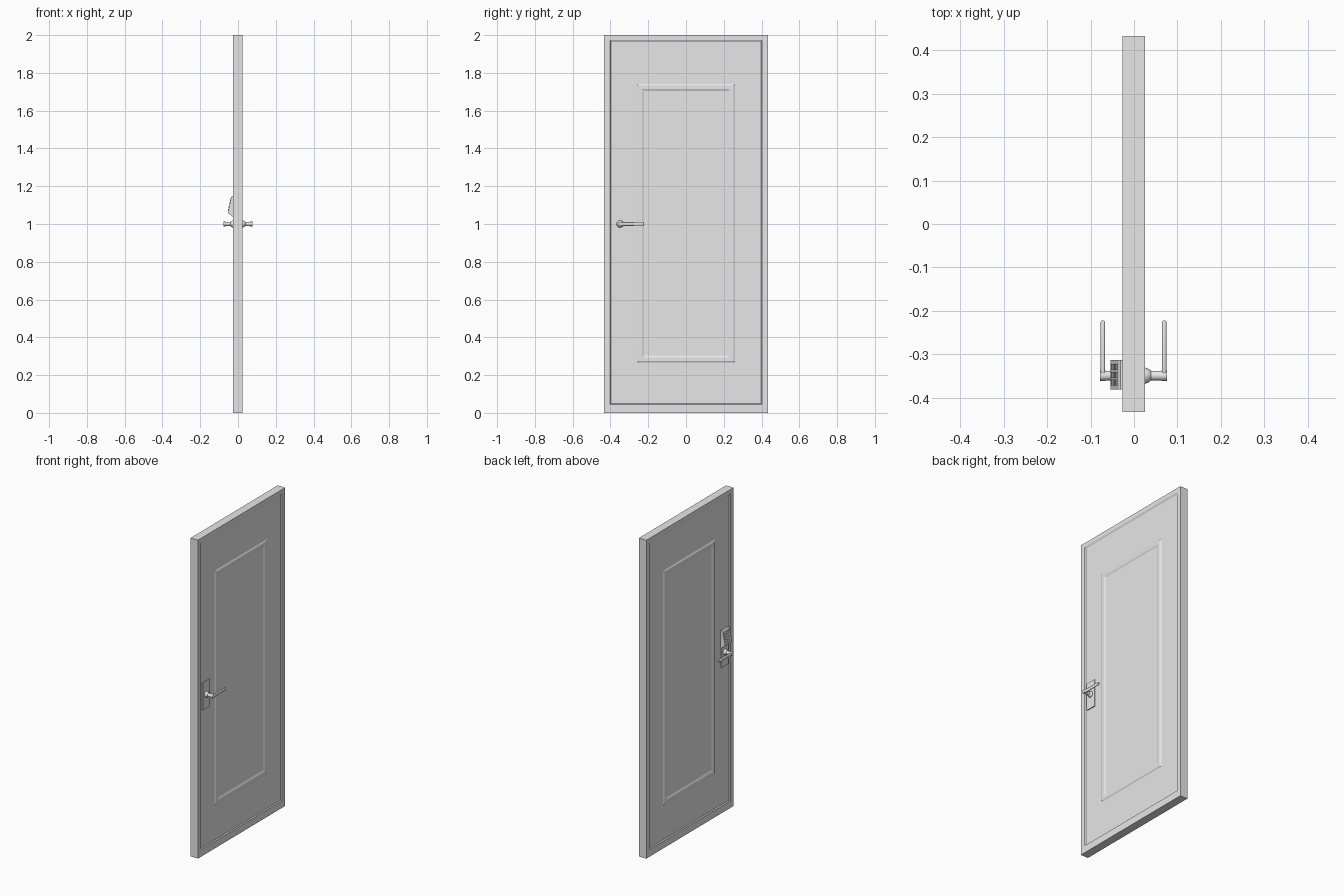
import bpy, bmesh, math
from mathutils import Matrix, Vector

cube = bpy.data.objects.get("Cube")
if cube:
    bpy.data.objects.remove(cube, do_unlink=True)

grey = bpy.data.materials.new("light grey")
grey.use_nodes = True
grey.diffuse_color = (0.8, 0.8, 0.8, 1)
grey.node_tree.nodes["Principled BSDF"].inputs["Base Color"].default_value = (0.8, 0.8, 0.8, 1)

MID = -0.001      # middle of the door thickness
HALF = 0.026      # half thickness
AXIS_Y = -0.349   # handle spindle
AXIS_Z = 1.0


def finish(name, bm, smooth=False):
    bmesh.ops.recalc_face_normals(bm, faces=bm.faces)
    mesh = bpy.data.meshes.new(name)
    bm.to_mesh(mesh)
    bm.free()
    mesh.materials.append(grey)
    obj = bpy.data.objects.new(name, mesh)
    bpy.context.collection.objects.link(obj)
    if smooth:
        bpy.ops.object.select_all(action='DESELECT')
        obj.select_set(True)
        bpy.context.view_layer.objects.active = obj
        bpy.ops.object.shade_smooth_by_angle(angle=math.radians(35))
    return obj


def add_box(bm, centre, size, turn=None):
    matrix = Matrix.Translation(centre) @ (turn or Matrix()) @ Matrix.Diagonal((*size, 1))
    return bmesh.ops.create_cube(bm, size=1, matrix=matrix)["verts"]


def bridge(bm, a, b):
    for i in range(len(a)):
        j = (i + 1) % len(a)
        bm.faces.new((a[i], a[j], b[j], b[i]))


def prism(name, outline, y0, y1):
    """Extrude an x-z outline along y."""
    bm = bmesh.new()
    ends = [[bm.verts.new((x, y, z)) for x, z in outline] for y in (y0, y1)]
    bridge(bm, *ends)
    for end in ends:
        bm.faces.new(end)
    return finish(name, bm)


# Door: nested rectangles give the rim, sunken field and raised moulding
# Each is half width, bottom, top, depth below the rim
rings = [
    (0.433, 0.0, 2.0, 0),
    (0.403, 0.045, 1.975, 0),
    (0.396, 0.049, 1.964, 0.006),
    (0.260, 0.266, 1.741, 0.006),
    (0.251, 0.275, 1.732, 0.001),
    (0.234, 0.292, 1.715, 0.001),
    (0.222, 0.304, 1.703, 0.006),
]
bm = bmesh.new()
rims = []
for side in (-1, 1):
    loops = []
    for w, z0, z1, d in rings:
        x = MID + side * (HALF - d)
        loops.append([bm.verts.new((x, y, z))
                      for y, z in ((-w, z0), (w, z0), (w, z1), (-w, z1))])
    for a, b in zip(loops, loops[1:]):
        bridge(bm, a, b)
    bm.faces.new(loops[-1])
    rims.append(loops[0])
bridge(bm, *rims)
finish("door_panel", bm)

# Plates, spindles and levers on both sides
spindle_profile = [(0.018, 0.0), (0.020, 0.019), (0.026, 0.019), (0.036, 0.015),
                   (0.040, 0.011), (0.062, 0.011), (0.066, 0.012), (0.077, 0.012)]
for side, label in ((1, "inner"), (-1, "outer")):
    bm = bmesh.new()
    add_box(bm, (MID + side * 0.021, -0.349, 0.998), (0.009, 0.068, 0.172))
    finish(label + "_plate", bm)

    bm = bmesh.new()
    loops = []
    for x, r in spindle_profile:
        loops.append([bm.verts.new((MID + side * x, AXIS_Y + r * math.cos(a), AXIS_Z + r * math.sin(a)))
                      for a in (i * math.tau / 24 for i in range(24))])
    for a, b in zip(loops, loops[1:]):
        bridge(bm, a, b)
    bm.faces.new(loops[0])
    bm.faces.new(loops[-1])
    finish(label + "_spindle", bm, True)

    bm = bmesh.new()
    y0, y1 = AXIS_Y, -0.222
    verts = add_box(bm, (MID + side * 0.0705, (y0 + y1) / 2, AXIS_Z), (0.010, y1 - y0, 0.021))
    for v in verts:
        if v.co.y > -0.3:
            v.co.z = AXIS_Z + (v.co.z - AXIS_Z) * 0.8
    lever = finish(label + "_lever", bm, True)
    bevel = lever.modifiers.new("rounded_edges", 'BEVEL')
    bevel.width = 0.004
    bevel.segments = 3

# Keypad housing above the outer handle, with its face leaning back
low, high = Vector((-0.054, 0, 1.060)), Vector((-0.036, 0, 1.142))
prism("keypad_housing",
      [(-0.020, 1.036), (-0.031, 1.040), (low.x, low.z), (high.x, high.z), (-0.031, 1.148), (-0.020, 1.148)],
      -0.381, -0.313)

# Keypad buttons, laid along the leaning face
slope = high - low
turn = Matrix.Rotation(math.atan2(slope.x, slope.z), 4, 'Y')
bm = bmesh.new()
for row in range(4):
    for col in range(3):
        centre = low + slope * (0.17 + row * 0.22)
        centre.y = -0.347 + (col - 1) * 0.018
        add_box(bm, centre, (0.004, 0.014, 0.014), turn)
finish("keypad_buttons", bm)
